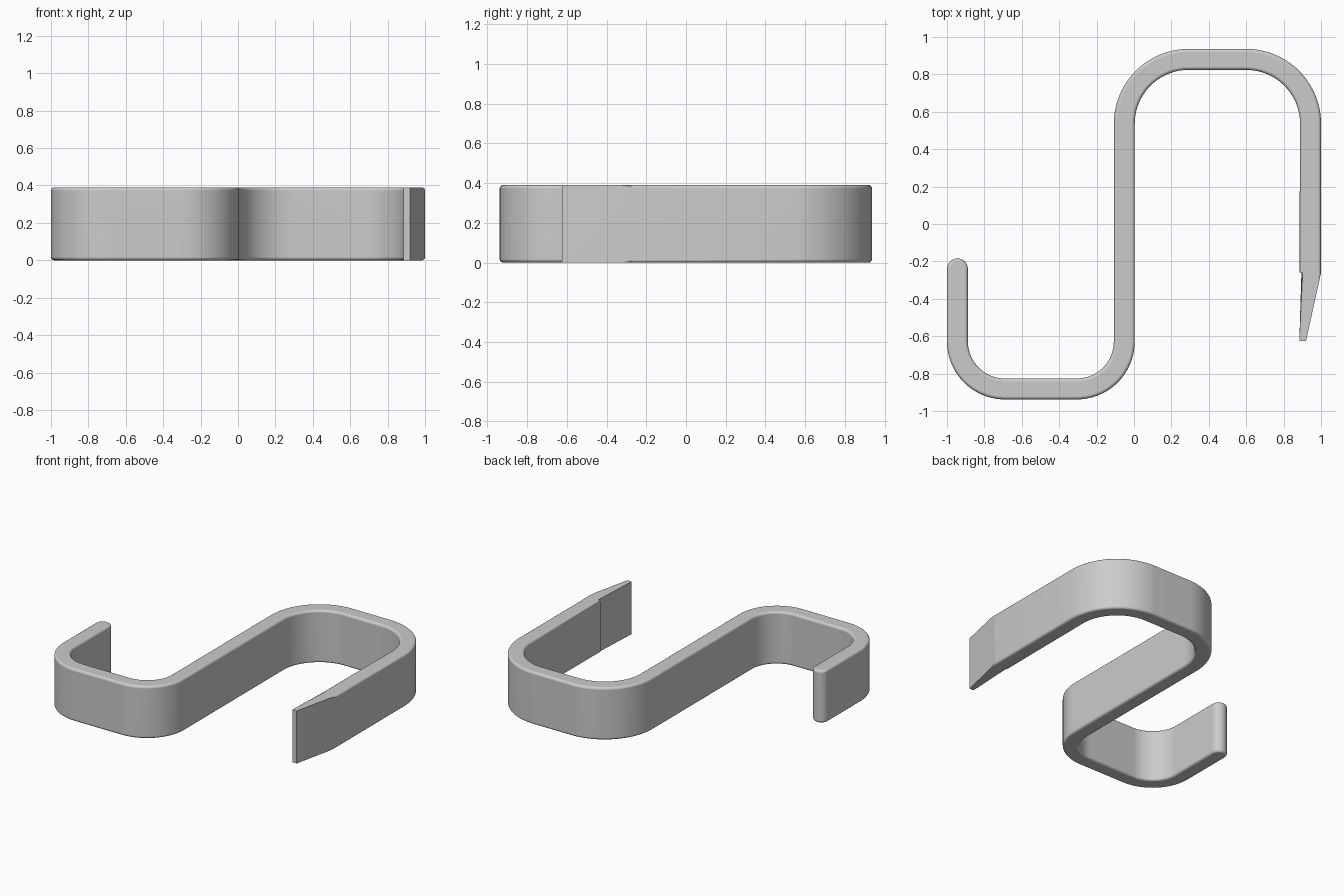
import bpy, bmesh
from math import sin, cos, radians

cube = bpy.data.objects.get("Cube")
if cube:
    bpy.data.objects.remove(cube, do_unlink=True)

HALF = 0.056      # half the strip thickness
HEIGHT = 0.39
TAPER_Y = -0.26   # where the tip starts to narrow
TIP_Y = -0.625

# Bends along the centreline: centre x, centre y, radius, start and end angle
BENDS = [
    (-0.69, -0.628, 0.254, 180, 270),
    (-0.306, -0.628, 0.254, 270, 360),
    (0.292, 0.536, 0.344, 180, 90),
    (0.6, 0.536, 0.344, 90, 0),
]


def arc(cx, cy, r, a0, a1, steps=20):
    angles = [radians(a0 + (a1 - a0) * i / steps) for i in range(steps + 1)]
    return [(cx + r * cos(a), cy + r * sin(a)) for a in angles]


def side(sign):
    """One edge of the strip, offset to the left (+1) or right (-1)."""
    pts = []
    for cx, cy, r, a0, a1 in BENDS:
        turn = 1 if a1 > a0 else -1
        pts += arc(cx, cy, r - sign * turn * HALF, a0, a1)
    return pts


# Outline: left edge, narrowed tip, right edge back, rounded end
tip = [(1.0, TAPER_Y), (0.92, TIP_Y), (0.884, TIP_Y), (0.884, TAPER_Y)]
cap = arc(-0.944, -0.24, HALF, 180, 0, 16)
outline = side(1) + tip + side(-1)[::-1] + cap

# Extrude the outline and round its rims, leaving the tip crisp
bm = bmesh.new()
base = bm.faces.new([bm.verts.new((x, y, 0)) for x, y in outline])
top = bmesh.ops.extrude_face_region(bm, geom=[base], use_keep_orig=True)
bmesh.ops.translate(bm, verts=[v for v in top["geom"] if isinstance(v, bmesh.types.BMVert)],
                    vec=(0, 0, HEIGHT))
bmesh.ops.recalc_face_normals(bm, faces=bm.faces)


def is_rim(e):
    a, b = (v.co for v in e.verts)
    on_tip = a.x > 0.8 and min(a.y, b.y) < TAPER_Y - 0.01
    between = a.x > 0.8 and max(a.y, b.y) < TAPER_Y + 0.01
    return abs(a.z - b.z) < 0.001 and not on_tip and not between


bmesh.ops.bevel(bm, geom=[e for e in bm.edges if is_rim(e)], offset=0.018,
                offset_type='OFFSET', segments=4, profile=0.5, affect='EDGES',
                clamp_overlap=False)
bmesh.ops.recalc_face_normals(bm, faces=bm.faces)

mesh = bpy.data.meshes.new("hook_strip")
bm.to_mesh(mesh)
bm.free()
hook = bpy.data.objects.new("hook_strip", mesh)
bpy.context.collection.objects.link(hook)

# Plain grey finish
grey = bpy.data.materials.new("plain_grey")
grey.use_nodes = True
colour = (0.6, 0.6, 0.6, 1)
grey.diffuse_color = colour
grey.node_tree.nodes["Principled BSDF"].inputs["Base Color"].default_value = colour
mesh.materials.append(grey)

# Smooth bends with clean flat faces
bpy.ops.object.select_all(action='DESELECT')
hook.select_set(True)
bpy.context.view_layer.objects.active = hook
bpy.ops.object.shade_smooth_by_angle(angle=radians(35))
weighted = hook.modifiers.new("clean_shading", 'WEIGHTED_NORMAL')
weighted.keep_sharp = True
